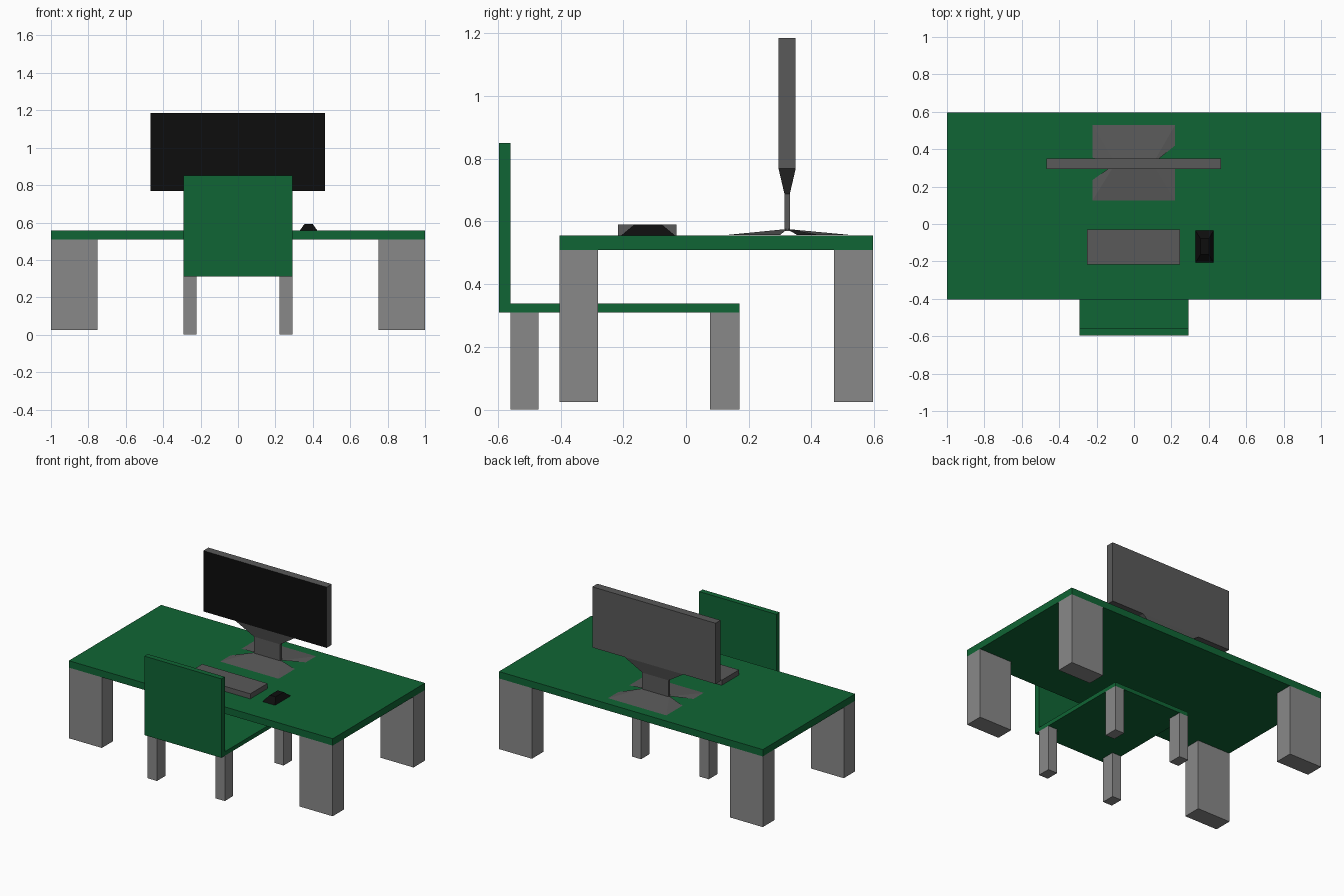
import bpy

if "Cube" in bpy.data.objects:
    bpy.data.objects.remove(bpy.data.objects["Cube"])


def material(name, r, g, b):
    m = bpy.data.materials.new(name)
    m.diffuse_color = (r, g, b, 1)
    m.use_nodes = True
    m.node_tree.nodes["Principled BSDF"].inputs["Base Color"].default_value = m.diffuse_color
    return m


GREEN = material("green", 0.005, 0.13, 0.035)
GREY = material("leg_grey", 0.25, 0.25, 0.25)
DARK = material("dark_grey", 0.1, 0.1, 0.1)
BLACK = material("black", 0.004, 0.004, 0.004)


def mesh_object(name, verts, faces, *mats):
    me = bpy.data.meshes.new(name)
    me.from_pydata(verts, [], faces)
    ob = bpy.data.objects.new(name, me)
    for m in mats:
        me.materials.append(m)
    bpy.context.collection.objects.link(ob)
    return ob


def loft(name, rings, *mats):
    """Stack of rectangles (x0, x1, y0, y1, z) joined into a closed solid."""
    verts, faces = [], [(3, 2, 1, 0)]
    for x0, x1, y0, y1, z in rings:
        verts += [(x0, y0, z), (x1, y0, z), (x1, y1, z), (x0, y1, z)]
    for k in range(0, 4 * (len(rings) - 1), 4):
        faces += [(k + i, k + (i + 1) % 4, k + 4 + (i + 1) % 4, k + 4 + i) for i in range(4)]
    n = len(verts)
    faces.append((n - 4, n - 3, n - 2, n - 1))
    return mesh_object(name, verts, faces, *mats)


def box(name, x, y, z, *mats):
    return loft(name, [(*x, *y, z[0]), (*x, *y, z[1])], *mats)


def legs(prefix, x, y_front, y_back, z):
    for side, xs in (("right", x), ("left", (-x[1], -x[0]))):
        box(f"{prefix}_front_{side}_leg", xs, y_front, z, GREY)
        box(f"{prefix}_back_{side}_leg", xs, y_back, z, GREY)


# Desk
box("desk_top", (-1, 1), (-0.403, 0.597), (0.509, 0.556), GREEN)
legs("desk", (0.75, 1), (-0.403, -0.28), (0.472, 0.597), (0.025, 0.509))

# Chair
box("chair_seat", (-0.292, 0.292), (-0.56, 0.17), (0.31, 0.338), GREEN)
box("chair_back", (-0.292, 0.292), (-0.597, -0.56), (0.31, 0.851), GREEN)
legs("chair", (0.222, 0.292), (-0.56, -0.47), (0.077, 0.17), (0, 0.31))

# Monitor: the front face of the panel is the black screen
panel = box("monitor", (-0.469, 0.465), (0.295, 0.35), (0.769, 1.185), DARK, BLACK)
panel.data.polygons[1].material_index = 1

# Neck flaring up to the panel
loft("monitor_neck", [(-0.1, 0.1, 0.314, 0.331, 0.57),
                      (-0.1, 0.1, 0.314, 0.331, 0.688),
                      (-0.225, 0.22, 0.295, 0.35, 0.769)], DARK)

# Stand base: shallow slopes with a notch on each side
Z = 0.5565
half = [(0.22, 0.125, Z), (0.22, 0.30, Z), (0.1, 0.322, 0.576),
        (0.22, 0.42, Z), (0.22, 0.53, Z)]
other = [(-0.222, 0.655 - y, z) for x, y, z in half]
other[2] = (-0.1, 0.322, 0.576)
mesh_object("monitor_base", half + other,
            [(0, 1, 2), (2, 3, 4), (5, 6, 7), (7, 8, 9),
             (9, 0, 2, 7), (4, 5, 7, 2),
             (9, 8, 7, 6, 5, 4, 3, 2, 1, 0)], DARK)

# Keyboard and mouse
box("keyboard", (-0.25, 0.245), (-0.217, -0.03), (0.556, 0.591), DARK)
loft("mouse", [(0.329, 0.425, -0.206, -0.036, 0.556),
               (0.355, 0.4, -0.164, -0.078, 0.591)], BLACK)
